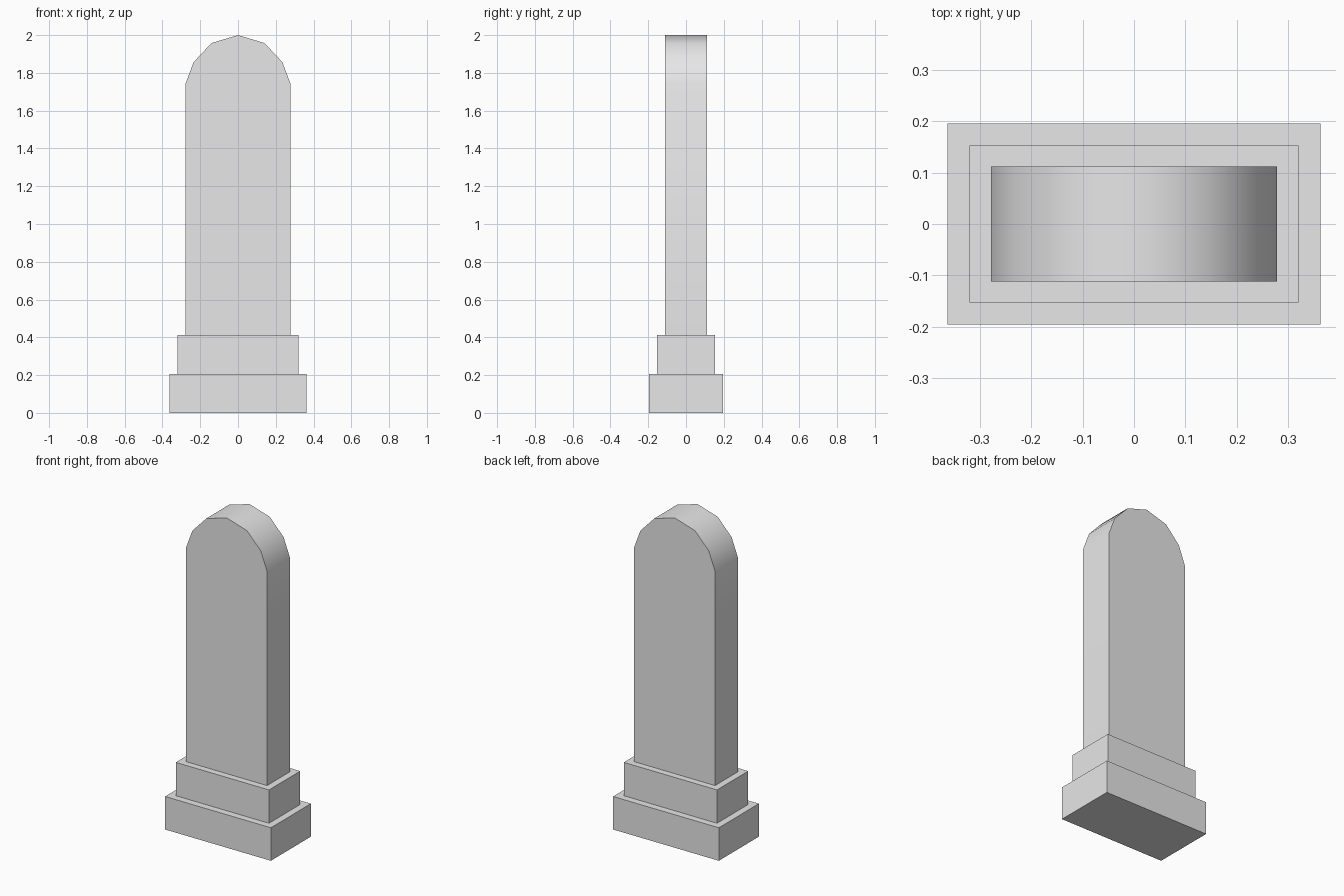
import bpy, bmesh, math

cube = bpy.data.objects.get("Cube")
if cube:
    bpy.data.objects.remove(cube, do_unlink=True)

stone = bpy.data.materials.new("grey_stone")
stone.use_nodes = True
GREY = (0.8, 0.8, 0.8, 1)
stone.diffuse_color = GREY
stone.node_tree.nodes["Principled BSDF"].inputs["Base Color"].default_value = GREY


def extruded(name, outline, depth):
    """Extrude an x-z outline symmetrically along y."""
    bm = bmesh.new()
    face = bm.faces.new([bm.verts.new((x, -depth / 2, z)) for x, z in outline])
    out = bmesh.ops.extrude_face_region(bm, geom=[face])
    verts = [v for v in out["geom"] if isinstance(v, bmesh.types.BMVert)]
    bmesh.ops.translate(bm, verts=verts, vec=(0, depth, 0))
    bmesh.ops.recalc_face_normals(bm, faces=bm.faces)
    mesh = bpy.data.meshes.new(name)
    bm.to_mesh(mesh)
    bm.free()
    mesh.materials.append(stone)
    obj = bpy.data.objects.new(name, mesh)
    bpy.context.collection.objects.link(obj)
    return obj


def block(name, half_width, depth, bottom, top):
    return extruded(name, [(-half_width, bottom), (half_width, bottom),
                           (half_width, top), (-half_width, top)], depth)


# Stepped base
block("lower_plinth", 0.363, 0.392, 0, 0.205)
block("upper_plinth", 0.32, 0.306, 0.205, 0.412)

# Upright slab with a faceted round top
right = [(0.278, 0.412), (0.278, 1.742), (0.235, 1.857), (0.14, 1.958)]
outline = right + [(0, 2)] + [(-x, z) for x, z in reversed(right)]
slab = extruded("headstone_slab", outline, 0.224)

# Smooth shading round the arch, crisp front and back edges
bpy.ops.object.select_all(action="DESELECT")
slab.select_set(True)
bpy.context.view_layer.objects.active = slab
bpy.ops.object.shade_smooth_by_angle(angle=math.radians(40))
